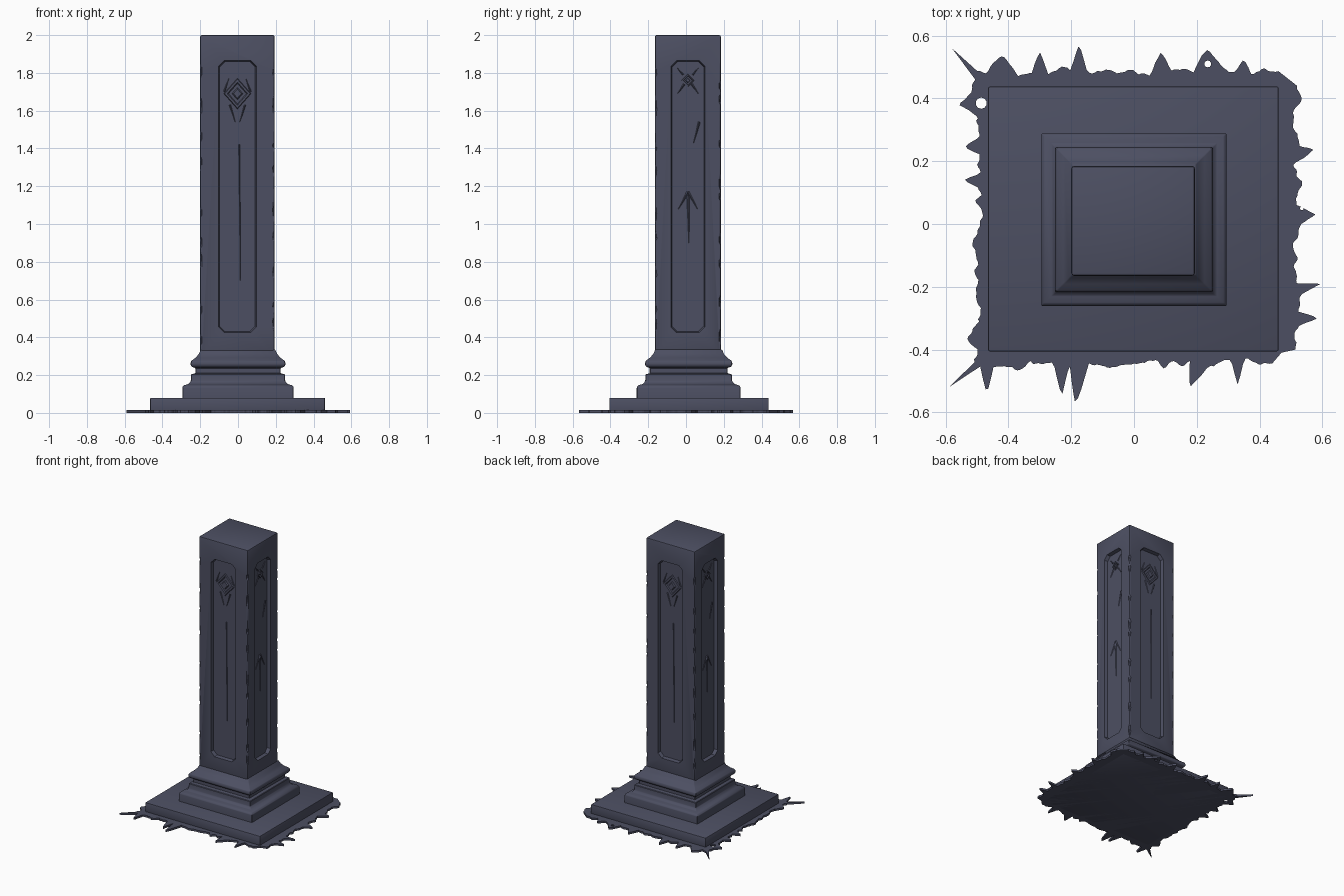
import bpy, bmesh, math, random
from mathutils import Matrix, Vector, noise

random.seed(4)
if "Cube" in bpy.data.objects:
    bpy.data.objects.remove(bpy.data.objects["Cube"])

stone = bpy.data.materials.new("blue grey stone")
stone.use_nodes = True
COLOUR = (0.073, 0.078, 0.122, 1)
stone.diffuse_color = COLOUR
stone.node_tree.nodes["Principled BSDF"].inputs["Base Color"].default_value = COLOUR


def loft(bm, rings, matrix=Matrix()):
    """Bridge rings of points and close both ends."""
    loops = [[bm.verts.new(matrix @ Vector(p)) for p in ring] for ring in rings]
    n = len(loops[0])
    for low, high in zip(loops, loops[1:]):
        for i in range(n):
            j = (i + 1) % n
            bm.faces.new((low[i], low[j], high[j], high[i]))
    bm.faces.new(loops[0])
    bm.faces.new(loops[-1])


def make(name, bm, location=(0, 0, 0)):
    bmesh.ops.recalc_face_normals(bm, faces=bm.faces)
    mesh = bpy.data.meshes.new(name)
    bm.to_mesh(mesh)
    bm.free()
    obj = bpy.data.objects.new(name, mesh)
    obj.location = location
    mesh.materials.append(stone)
    bpy.context.collection.objects.link(obj)
    return obj


def select(obj):
    bpy.ops.object.select_all(action='DESELECT')
    obj.select_set(True)
    bpy.context.view_layer.objects.active = obj


def bevel(obj, width, segments=2):
    mod = obj.modifiers.new("bevel", 'BEVEL')
    mod.width, mod.segments = width, segments
    mod.limit_method = 'ANGLE'
    select(obj)
    bpy.ops.object.modifier_apply(modifier=mod.name)


def cut(obj, bm):
    cutter = make("cutter", bm, obj.location)
    cutter.hide_render = True
    mod = obj.modifiers.new("cut", 'BOOLEAN')
    mod.operation, mod.solver, mod.object = 'DIFFERENCE', 'EXACT', cutter
    bpy.context.view_layer.update()
    select(obj)
    bpy.ops.object.modifier_apply(modifier=mod.name)
    bpy.data.objects.remove(cutter)


def smooth(obj):
    select(obj)
    bpy.ops.object.shade_smooth_by_angle(angle=math.radians(35))


def square(hx, hy, z):
    return [(-hx, -hy, z), (hx, -hy, z), (hx, hy, z), (-hx, hy, z)]


# Plinth slab
bm = bmesh.new()
loft(bm, [square(0.463, 0.422, z) for z in (0, 0.08)])
plinth = make("plinth", bm, (-0.002, 0.016, 0))
bevel(plinth, 0.006)
smooth(plinth)

# Stepped base moulding
PROFILE = [(.295, .07), (.295, .135), (.287, .146), (.262, .153), (.25, .168),
           (.248, .205), (.226, .209), (.226, .238), (.245, .244), (.252, .258),
           (.248, .275), (.225, .292), (.207, .312), (.197, .335)]
bm = bmesh.new()
loft(bm, [square(h, h - 0.02, z) for h, z in PROFILE])
moulding = make("base_moulding", bm, (0, 0.014, 0))
bevel(moulding, 0.003, 1)
smooth(moulding)

# Square shaft
HX, HY, CENTRE = 0.197, 0.175, (-0.003, 0.01, 0)
DEPTH = 0.024
bm = bmesh.new()
loft(bm, [square(HX, HY, z) for z in (0.3, 2.0)])
shaft = make("shaft", bm, CENTRE)
bevel(shaft, 0.009)


def octagon(half, low, high, corner, y):
    return [(-half + corner, y, low), (half - corner, y, low), (half, y, low + corner),
            (half, y, high - corner), (half - corner, y, high), (-half + corner, y, high),
            (-half, y, high - corner), (-half, y, low + corner)]


# Sunken panels on the four sides
SIDES = [(i * math.pi / 2, HX if i % 2 else HY, 0.09 if i % 2 else 0.1) for i in range(4)]
bm = bmesh.new()
for angle, reach, half in SIDES:
    turn = Matrix.Rotation(angle, 4, 'Z')
    loft(bm, [octagon(half + 0.003, .422, 1.868, .03, -reach - .02),
              octagon(half, .425, 1.865, .03, -reach),
              octagon(half - .006, .431, 1.859, .028, -reach + DEPTH)], turn)
cut(shaft, bm)

# Worn chips along the shaft corners
bm = bmesh.new()
for sx in (-1, 1):
    for sy in (-1, 1):
        for i in range(9):
            z = 0.42 + i * 0.17 + random.uniform(-.05, .05)
            place = Matrix.Translation((sx * HX, sy * HY, z))
            place @= Matrix.Rotation(math.pi / 4 + random.uniform(-.3, .3), 4, 'Z')
            place @= Matrix.Diagonal((.012, .012, random.uniform(.03, .07), 1))
            bmesh.ops.create_icosphere(bm, subdivisions=1, radius=1, matrix=place)
cut(shaft, bm)
smooth(shaft)


# Shallow carved emblems near the top of each panel
def diamond(bm, place, w, h, z, rise):
    rings = []
    for s, y in ((1, 0.004), (0.9, -rise), (0.72, -rise), (0.62, 0.001),
                 (0.4, 0.001), (0.28, -rise)):
        rings.append([(0, y, z - h * s), (w * s, y, z), (0, y, z + h * s), (-w * s, y, z)])
    loft(bm, rings, place)


def streak(bm, place, a, b, width):
    """Thin tapering ridge from a to b on the panel."""
    a, b = Vector((a[0], 0, a[1])), Vector((b[0], 0, b[1]))
    side = (b - a).cross(Vector((0, 1, 0))).normalized() * width
    rise = Vector((0, -0.005, 0))
    back = Vector((0, 0.003, 0))
    loft(bm, [[a - side + back, a + side + back, a + rise],
              [b - side * .3 + back, b + side * .3 + back, b + rise * .4]], place)


for index, (angle, reach, half) in enumerate(SIDES):
    place = Matrix.Rotation(angle, 4, 'Z') @ Matrix.Translation((0, -reach + DEPTH, 0))
    bm = bmesh.new()
    if index % 2 == 0:
        diamond(bm, place, 0.075, 0.085, 1.69, 0.007)
        for s in (-1, 1):
            streak(bm, place, (s * .04, 1.63), (s * .012, 1.54), .008)
            streak(bm, place, (s * .07, 1.70), (s * .045, 1.77), .008)
        streak(bm, place, (.01, 1.42), (.015, .7), .006)
    else:
        diamond(bm, place, 0.035, 0.035, 1.76, 0.006)
        for s in (-1, 1):
            streak(bm, place, (s * .02, 1.74), (s * .055, 1.69), .01)
            streak(bm, place, (s * .025, 1.79), (s * .055, 1.825), .008)
            streak(bm, place, (0, 1.17), (s * .05, 1.08), .012)
        streak(bm, place, (0, 1.16), (.005, .9), .012)
        streak(bm, place, (.06, 1.54), (.03, 1.43), .01)
    emblem = make("panel_carving_%d" % (index + 1), bm, CENTRE)
    smooth(emblem)

# Ragged ground sheet: each side is a noisy edge with tendrils
# (start, end, base distance, tendrils as position, length, half width, lean)
EDGES = [
    (0, -.49, .44, .445, [(-.47, .09, .02, 0), (-.23, .10, .025, 0), (-.175, .12, .03, -.1),
                          (.21, .08, .03, -.4), (.33, .07, .02, 0), (-.36, .03, .03, 0)]),
    (1, -.40, .43, .52, [(-.30, .06, .02, 0), (-.21, .07, .018, .3), (.03, .05, .03, 0),
                         (.22, .06, .025, .3), (.12, .02, .02, 0)]),
    (2, -.46, .50, .485, [(.30, .07, .025, 0), (.175, .085, .025, 0), (-.085, .06, .03, 0),
                          (-.235, .075, .045, 0), (-.35, .05, .025, 0), (.42, .05, .05, 0)]),
    (3, -.46, .44, .50, [(-.25, .045, .025, 0), (-.14, .04, .02, 0), (.05, .02, .03, 0),
                         (-.38, .05, .04, 0), (.36, .03, .04, 0)]),
]
CORNERS = [(.47, -.41), (.52, .44), (-.58, .56), (-.59, -.52)]
outline = []
for (quarter, start, end, base, tendrils), corner in zip(EDGES, CORNERS):
    turn = Matrix.Rotation(quarter * math.pi / 2, 3, 'Z')
    for i in range(111):
        u = start + (end - start) * i / 110
        out = base + 0.022 * noise.noise(Vector((u * 22, quarter * 7.3, 0.5)))
        out += 0.010 * noise.noise(Vector((u * 55, quarter * 3.1, 2.5)))
        shift = 0
        for where, length, width, lean in tendrils:
            peak = max(0, 1 - abs(u - where) / width) ** 0.8
            out += length * peak
            shift += length * peak * lean
        outline.append(turn @ Vector((u + shift, -out, 0)))
    outline.append(Vector((*corner, 0)))
bm = bmesh.new()
loft(bm, [[(p.x, p.y, z) for p in outline] for z in (0, 0.014)])
sheet = make("ragged_ground_sheet", bm)

# Small holes through the sheet
bm = bmesh.new()
for x, y, r in ((-.487, .385, .018), (.235, .51, .011), (-.5, -.31, .006), (.535, .05, .006)):
    bmesh.ops.create_cone(bm, cap_ends=True, segments=10, radius1=r, radius2=r,
                          depth=0.1, matrix=Matrix.Translation((x, y, 0)))
cut(sheet, bm)
